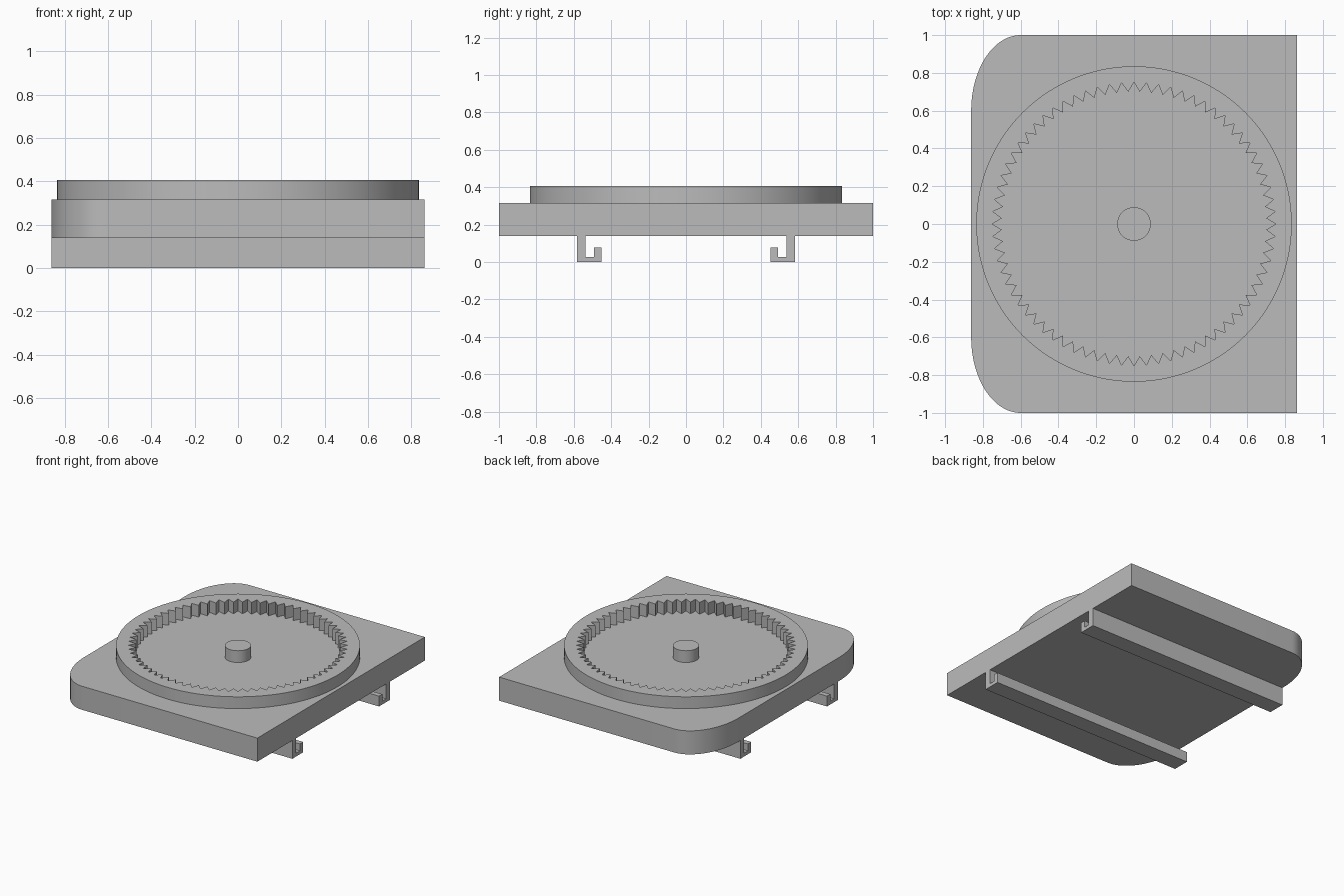
import bpy, bmesh
from math import sin, cos, pi, radians

cube = bpy.data.objects.get("Cube")
if cube:
    bpy.data.objects.remove(cube, do_unlink=True)

grey = bpy.data.materials.new("plain grey")
grey.use_nodes = True
colour = (0.5, 0.5, 0.5, 1)
grey.diffuse_color = colour
grey.node_tree.nodes["Principled BSDF"].inputs["Base Color"].default_value = colour


def finish(name, bm, smooth=True):
    bmesh.ops.recalc_face_normals(bm, faces=bm.faces)
    mesh = bpy.data.meshes.new(name)
    bm.to_mesh(mesh)
    bm.free()
    mesh.materials.append(grey)
    obj = bpy.data.objects.new(name, mesh)
    bpy.context.collection.objects.link(obj)
    if smooth:
        bpy.ops.object.select_all(action='DESELECT')
        obj.select_set(True)
        bpy.context.view_layer.objects.active = obj
        bpy.ops.object.shade_smooth_by_angle(angle=radians(20))
    return obj


def prism(name, outline, offset, smooth=True):
    """Extrude a closed outline of 3D points along an offset."""
    bm = bmesh.new()
    face = bm.faces.new([bm.verts.new(p) for p in outline])
    grown = bmesh.ops.extrude_face_region(bm, geom=[face], use_keep_orig=True)
    moved = [g for g in grown["geom"] if isinstance(g, bmesh.types.BMVert)]
    bmesh.ops.translate(bm, verts=moved, vec=offset)
    return finish(name, bm, smooth)


def circle(radii, count, z):
    """Points round the z axis, cycling through the given radii."""
    return [(radii[i % len(radii)] * sin(2 * pi * i / count),
             radii[i % len(radii)] * cos(2 * pi * i / count), z) for i in range(count)]


half_x, base_z, deck_z, rim_z = 0.862, 0.138, 0.316, 0.405

# Base slab: square on +x, elliptical corners on -x
corner = [(-0.6 - 0.262 * sin(a), 0.6 + 0.4 * cos(a), base_z)
          for a in (i * pi / 48 for i in range(25))]
mirrored = [(x, -y, z) for x, y, z in reversed(corner)]
outline = [(half_x, 1, base_z)] + corner + mirrored + [(half_x, -1, base_z)]
prism("base_slab", outline, (0, 0, deck_z - base_z))

# Internal gear ring: round outside, triangular teeth inside
teeth = 72
bm = bmesh.new()
loops = [[bm.verts.new(p) for p in circle(radii, teeth * 2, z)]
         for radii, z in (([0.835], deck_z), ([0.835], rim_z),
                          ([0.75, 0.70], rim_z), ([0.75, 0.70], deck_z))]
for k in range(4):
    a, b = loops[k], loops[(k + 1) % 4]
    for i in range(teeth * 2):
        j = (i + 1) % (teeth * 2)
        bm.faces.new((a[i], a[j], b[j], b[i]))
finish("gear_ring", bm)

# Centre pin
prism("centre_pin", circle([0.089], 64, deck_z), (0, 0, rim_z - deck_z))

# Hooked rails under the slab, opening inwards
hook = [(0.582, base_z), (0.582, 0), (0.453, 0), (0.453, 0.078),
        (0.492, 0.078), (0.492, 0.026), (0.536, 0.026), (0.536, base_z)]
for name, side in (("front_rail", -1), ("back_rail", 1)):
    prism(name, [(-half_x, side * y, z) for y, z in hook], (2 * half_x, 0, 0), False)
